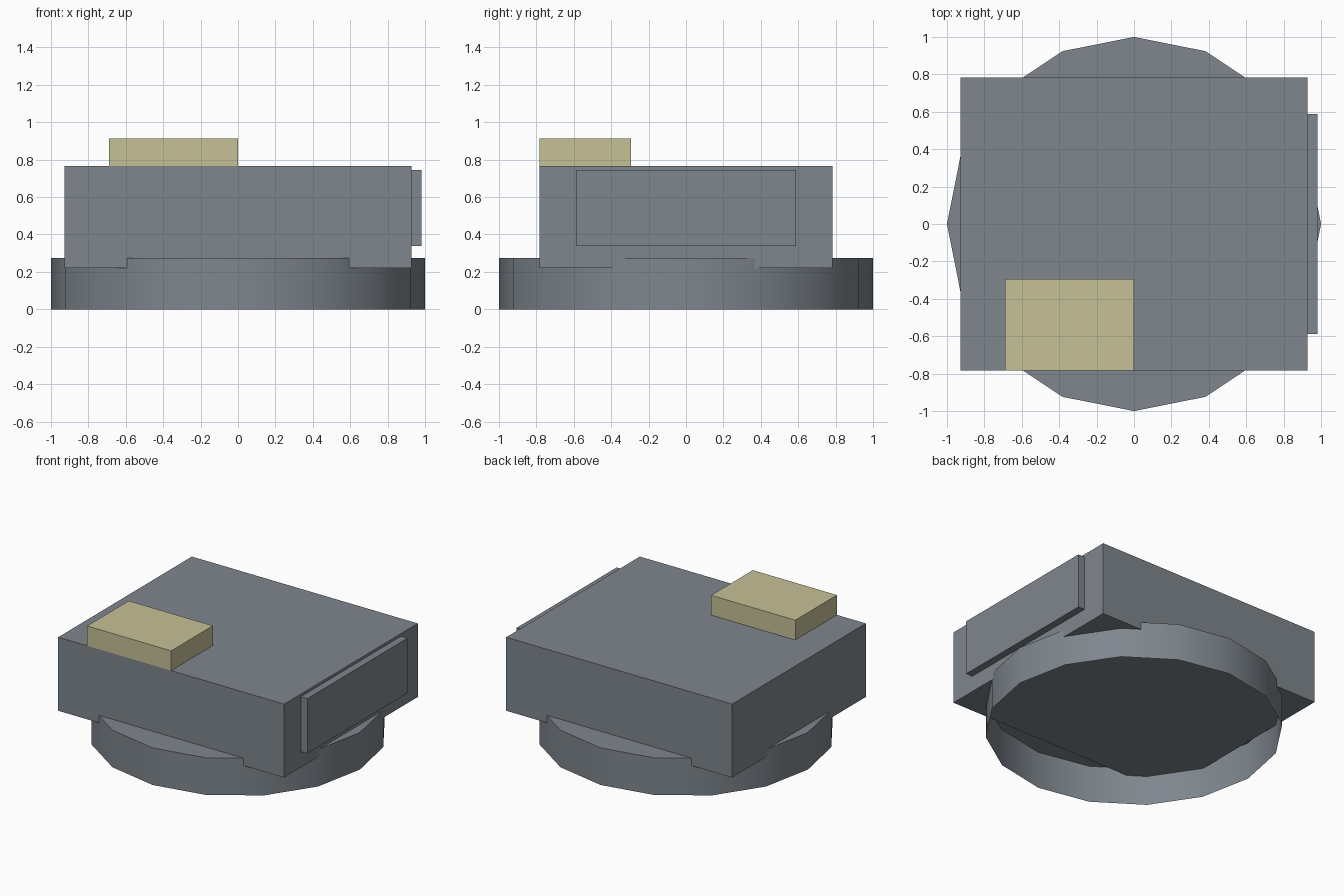
import bpy, math

if "Cube" in bpy.data.objects:
    bpy.data.objects.remove(bpy.data.objects["Cube"])


def material(name, rgb):
    m = bpy.data.materials.new(name)
    m.diffuse_color = (*rgb, 1.0)
    m.use_nodes = True
    m.node_tree.nodes["Principled BSDF"].inputs["Base Color"].default_value = m.diffuse_color
    return m


grey = material("steel_grey", (0.21, 0.24, 0.27))
sand = material("pale_sand", (0.565, 0.527, 0.305))


def block(name, lo, hi, mat):
    """Axis-aligned box between two corners."""
    xs, ys, zs = zip(lo, hi)
    verts = [(x, y, z) for z in zs for y in ys for x in xs]
    faces = [(0, 2, 3, 1), (4, 5, 7, 6), (0, 1, 5, 4),
             (2, 6, 7, 3), (0, 4, 6, 2), (1, 3, 7, 5)]
    mesh = bpy.data.meshes.new(name)
    mesh.from_pydata(verts, [], faces)
    mesh.materials.append(mat)
    ob = bpy.data.objects.new(name, mesh)
    bpy.context.collection.objects.link(ob)
    return ob


# Round base ring: 16 sides, capped on top, open underneath
N, H = 16, 0.275
ring = [(math.cos(math.tau * i / N), math.sin(math.tau * i / N)) for i in range(N)]
verts = [(x, y, z) for z in (0, H) for x, y in ring]
faces = [(i, (i + 1) % N, N + (i + 1) % N, N + i) for i in range(N)]
faces.append(tuple(range(N, 2 * N)))
mesh = bpy.data.meshes.new("base_ring")
mesh.from_pydata(verts, [], faces)
mesh.materials.append(grey)
base = bpy.data.objects.new("base_ring", mesh)
bpy.context.collection.objects.link(base)
bpy.context.view_layer.objects.active = base
base.select_set(True)
bpy.ops.object.shade_smooth_by_angle(angle=math.radians(30))

# Main housing
block("housing", (-0.927, -0.783, 0.22), (0.927, 0.783, 0.765), grey)

# Raised panel on the right side
block("side_panel", (0.925, -0.587, 0.338), (0.98, 0.587, 0.745), grey)

# Small box on the roof, flush with the front
block("roof_box", (-0.69, -0.783, 0.765), (0.0, -0.295, 0.912), sand)
